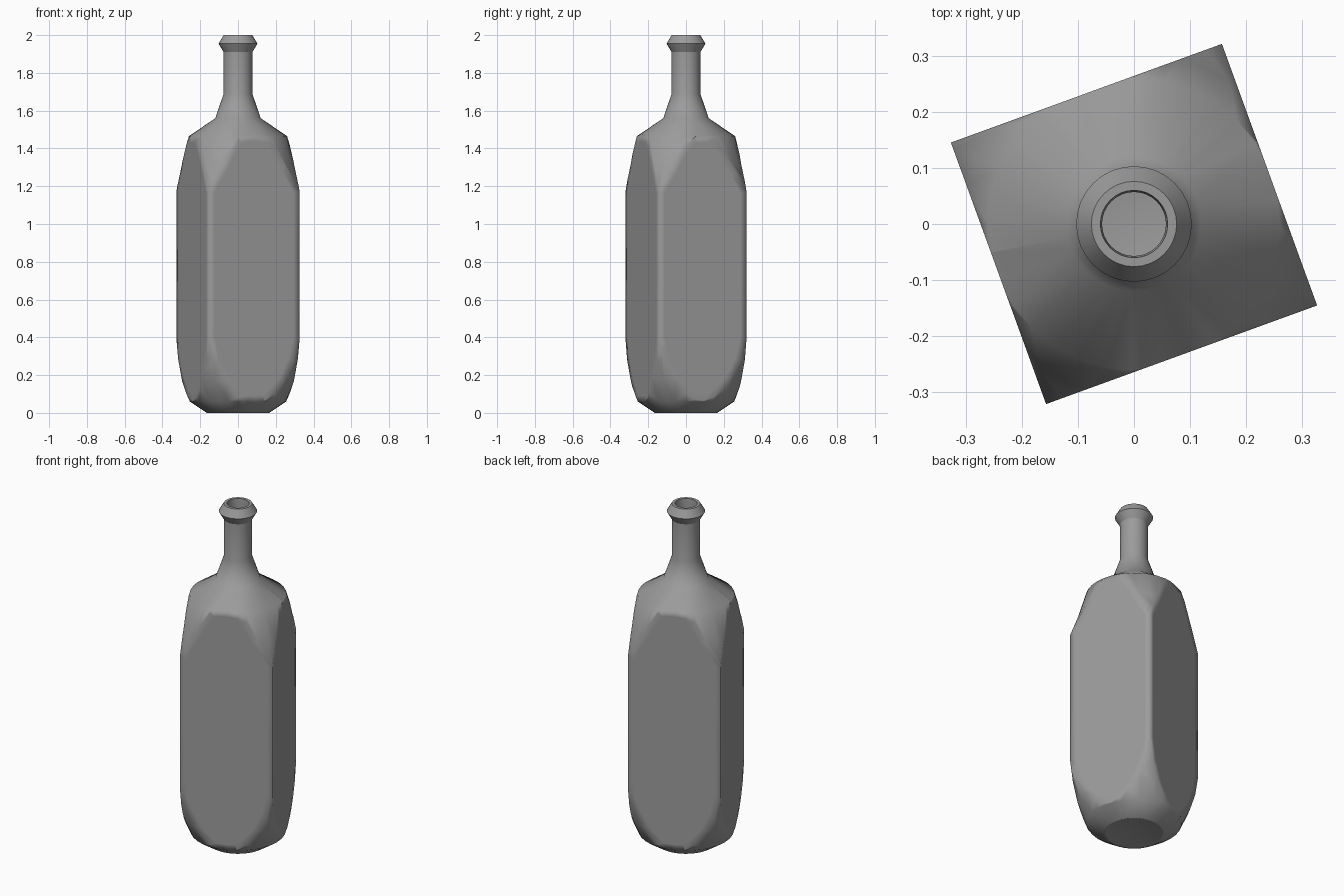
import bpy, bmesh, math
from mathutils import Vector

if "Cube" in bpy.data.objects:
    bpy.data.objects.remove(bpy.data.objects["Cube"])

SEG = 32
ANGLE = math.radians(20)


def revolve(profile):
    """Lathe a list of (radius, z); a zero radius makes a fan point."""
    bm = bmesh.new()
    rings = []
    for r, z in profile:
        if r == 0:
            rings.append([bm.verts.new((0, 0, z))] * SEG)
        else:
            rings.append([bm.verts.new((r * math.cos(math.tau * i / SEG),
                                        r * math.sin(math.tau * i / SEG), z))
                          for i in range(SEG)])
    for a, b in zip(rings, rings[1:]):
        for i in range(SEG):
            j = (i + 1) % SEG
            loop = list(dict.fromkeys((a[i], a[j], b[j], b[i])))
            bm.faces.new(loop)
    return bm


def square_off(bm, half_u, half_v):
    """Slice four flat sides into the round body, filling each cut."""
    for k, half in enumerate((half_u, half_v, half_u, half_v)):
        a = ANGLE + k * math.pi / 2
        n = Vector((math.cos(a), math.sin(a), 0))
        cut = bmesh.ops.bisect_plane(
            bm, geom=bm.verts[:] + bm.edges[:] + bm.faces[:], dist=1e-5,
            plane_co=n * half, plane_no=n, clear_outer=True)
        bmesh.ops.holes_fill(bm, edges=[e for e in cut["geom_cut"]
                                        if isinstance(e, bmesh.types.BMEdge)], sides=0)


# Outer glass: base with slight dimple, body, shoulder, neck, lip
outer = [(0, 0.025), (0.15, 0.005), (0.165, 0), (0.255, 0.06), (0.303, 0.17),
         (0.338, 0.28), (0.362, 0.42), (0.362, 1.16), (0.306, 1.31),
         (0.260, 1.465), (0.12, 1.56), (0.076, 1.69), (0.076, 1.91),
         (0.103, 1.955), (0.076, 2.0), (0.06, 2.0)]
# Inner glass: mouth down to the inside floor
inner = [(0.06, 2.0), (0.057, 1.95), (0.057, 1.685), (0.10, 1.545),
         (0.245, 1.45), (0.288, 1.30), (0.34, 1.15), (0.34, 0.42),
         (0.285, 0.18), (0.24, 0.075), (0.16, 0.025), (0, 0.045)]

bm = revolve(outer)
square_off(bm, 0.257, 0.248)
# A border on each flat side keeps it flat while its rim shades softly
bm.normal_update()
flats = [f for f in bm.faces if len(f.verts) > 8]
bmesh.ops.inset_individual(bm, faces=flats, thickness=0.035, use_even_offset=False)

inside = revolve(inner)
square_off(inside, 0.239, 0.230)
temp = bpy.data.meshes.new("inner_wall")
inside.to_mesh(temp)
inside.free()
bm.from_mesh(temp)
bpy.data.meshes.remove(temp)

# Join the two walls at the mouth
bmesh.ops.remove_doubles(bm, verts=bm.verts[:], dist=1e-5)
bmesh.ops.recalc_face_normals(bm, faces=bm.faces[:])

# Smooth everywhere, with crisp edges only on the lip
for f in bm.faces:
    f.smooth = True
for e in bm.edges:
    lip = min(v.co.z for v in e.verts) > 1.9
    if lip and e.calc_face_angle(0) > math.radians(30):
        e.smooth = False

mesh = bpy.data.meshes.new("square_bottle")
bm.to_mesh(mesh)
bm.free()
bottle = bpy.data.objects.new("square_bottle", mesh)
bpy.context.collection.objects.link(bottle)

# Large flat sides dominate the blended normals
weighted = bottle.modifiers.new("weighted_normals", 'WEIGHTED_NORMAL')
weighted.keep_sharp = True

# Dark grey glass
glass = bpy.data.materials.new("dark_grey_glass")
glass.diffuse_color = (0.33, 0.33, 0.33, 1)
glass.use_nodes = True
glass.node_tree.nodes["Principled BSDF"].inputs["Base Color"].default_value = glass.diffuse_color
mesh.materials.append(glass)
